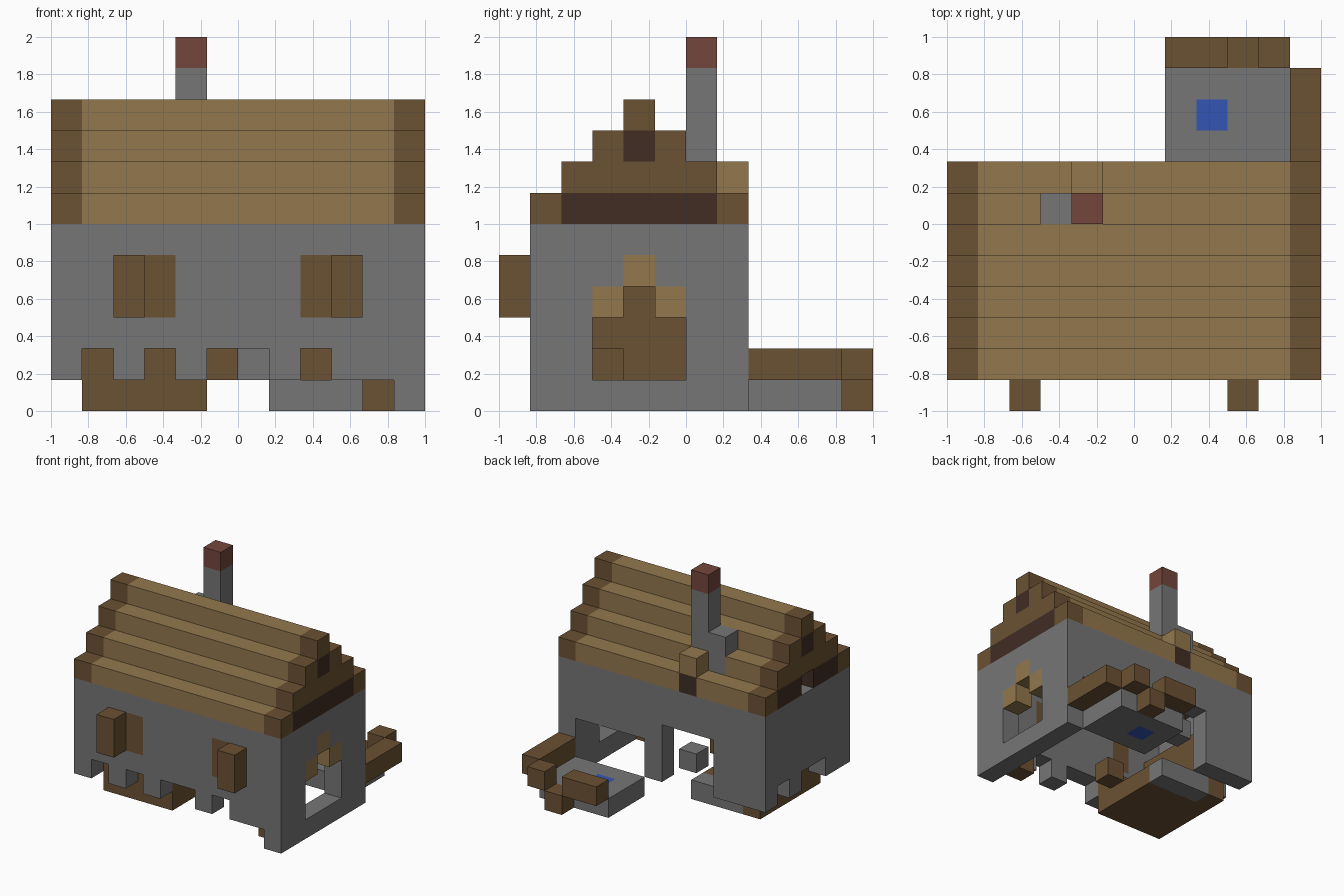
import bpy, bmesh
from mathutils import Vector

cube = bpy.data.objects.get("Cube")
if cube:
    bpy.data.objects.remove(cube, do_unlink=True)

N = 12                      # blocks along each side
SIZE = 2 / N


def linear(c):
    c /= 255
    return c / 12.92 if c <= 0.04045 else ((c + 0.055) / 1.055) ** 2.4


def make_material(name, rgb):
    colour = [linear(c) for c in rgb] + [1]
    mat = bpy.data.materials.new(name)
    mat.use_nodes = True
    mat.diffuse_color = colour
    shader = next(n for n in mat.node_tree.nodes if n.type == 'BSDF_PRINCIPLED')
    shader.inputs["Base Color"].default_value = colour
    shader.inputs["Roughness"].default_value = 0.9
    return mat


materials = {
    "stone": make_material("stone_grey", (118, 118, 118)),
    "tan": make_material("light_wood", (147, 119, 77)),
    "brown": make_material("brown_wood", (107, 81, 51)),
    "dark": make_material("dark_wood", (65, 45, 36)),
    "red": make_material("red_brick", (116, 70, 60)),
    "blue": make_material("water_blue", (52, 86, 180)),
}
blocks = {}


def span(v):
    return range(v[0], v[1] + 1) if isinstance(v, tuple) else (v,)


def cells(x, y, z):
    return [(i, j, k) for i in span(x) for j in span(y) for k in span(z)]


def fill(part, colour, x, y, z):
    for c in cells(x, y, z):
        blocks[c] = (part, colour)


def cut(x, y, z):
    for c in cells(x, y, z):
        blocks.pop(c, None)


# Four stone walls
for y, part in ((1, "front_wall"), (7, "back_wall")):
    fill(part, "stone", (0, 11), y, (1, 5))
fill("right_wall", "stone", 0, (1, 7), (1, 5))
fill("left_wall", "stone", 11, (1, 7), (0, 5))

# Broken lower edges
for x in (1, 3, 5, 6, 8):
    cut(x, 1, 1)
for y in (3, 4, 6):
    cut(0, y, 1)

# Back openings with a loose stone
cut((3, 5), 7, (1, 3))
cut((7, 10), 7, (1, 2))
fill("loose_stone", "stone", 4, 7, 2)

# Arched side doorway
cut(11, (3, 5), (1, 2))
cut(11, 4, 3)
for y, z in ((3, 3), (5, 3), (4, 4)):
    fill("door_arch", "tan", 11, y, z)

# Front windows with open shutters
for x, shutter in ((3, 2), (8, 9)):
    fill("window_panels", "brown", x, 1, (3, 4))
    fill("shutters", "brown", shutter, 0, (3, 4))

# Stepped roof and its gables
for step in range(4):
    z, low, high = 6 + step, 1 + step, 7 - step
    for y in (low, high):
        fill("roof", "tan", (1, 10), y, z)
    for x in (0, 11):
        fill("gables", "brown", x, (low, high), z)
for x in (0, 11):
    fill("gables", "dark", x, (2, 6), 6)
    fill("gables", "dark", x, 4, 8)
cut(0, 4, 6)

# Rear roof blocks
fill("roof_vent", "dark", 4, 7, 6)
fill("roof_vent", "tan", 4, 7, 7)

# Chimney
fill("chimney", "stone", 4, 6, (7, 10))
fill("chimney", "stone", 3, 6, (7, 8))
fill("chimney", "red", 4, 6, 11)

# Sunken floor, hearth and inner lining
fill("sunken_floor", "brown", (1, 4), (2, 6), 0)
fill("hearth", "stone", (2, 4), 6, 0)
fill("inner_lining", "brown", (1, 4), 2, 1)
fill("inner_lining", "brown", 1, (2, 6), (1, 3))
fill("inner_blocks", "brown", 5, 3, 1)
fill("inner_blocks", "brown", 10, 2, 0)

# Rear terrace with a pool and log edging
fill("terrace", "stone", (7, 10), (8, 10), 0)
fill("pool", "blue", 8, 9, 0)
fill("terrace_logs", "brown", 11, (8, 10), 1)
fill("terrace_logs", "brown", (7, 8), 11, 1)
fill("terrace_logs", "brown", 9, 11, 0)
fill("terrace_logs", "brown", 10, 11, 1)


def build(part):
    """Join the exposed block sides of one part into a mesh."""
    own = {c: v[1] for c, v in blocks.items() if v[0] == part}
    slots = sorted(set(own.values()))
    bm = bmesh.new()
    corners = {}

    def corner(p):
        key = tuple(p)
        if key not in corners:
            corners[key] = bm.verts.new((p[0] * SIZE - 1, p[1] * SIZE - 1, p[2] * SIZE))
        return corners[key]

    for c, colour in own.items():
        for axis in range(3):
            for side in (0, 1):
                near = list(c)
                near[axis] += 2 * side - 1
                if tuple(near) in blocks:
                    continue
                quad = []
                for a, b in ((0, 0), (1, 0), (1, 1), (0, 1)):
                    p = list(c)
                    p[axis] += side
                    p[(axis + 1) % 3] += a
                    p[(axis + 2) % 3] += b
                    quad.append(corner(p))
                face = bm.faces.new(quad if side else quad[::-1])
                face.material_index = slots.index(colour)
    bmesh.ops.dissolve_limit(bm, angle_limit=0.01, verts=bm.verts[:],
                             edges=bm.edges[:], delimit={'MATERIAL'})
    mesh = bpy.data.meshes.new(part)
    bm.to_mesh(mesh)
    bm.free()
    for s in slots:
        mesh.materials.append(materials[s])
    bpy.context.scene.collection.objects.link(bpy.data.objects.new(part, mesh))


for name in sorted({v[0] for v in blocks.values()}):
    build(name)
